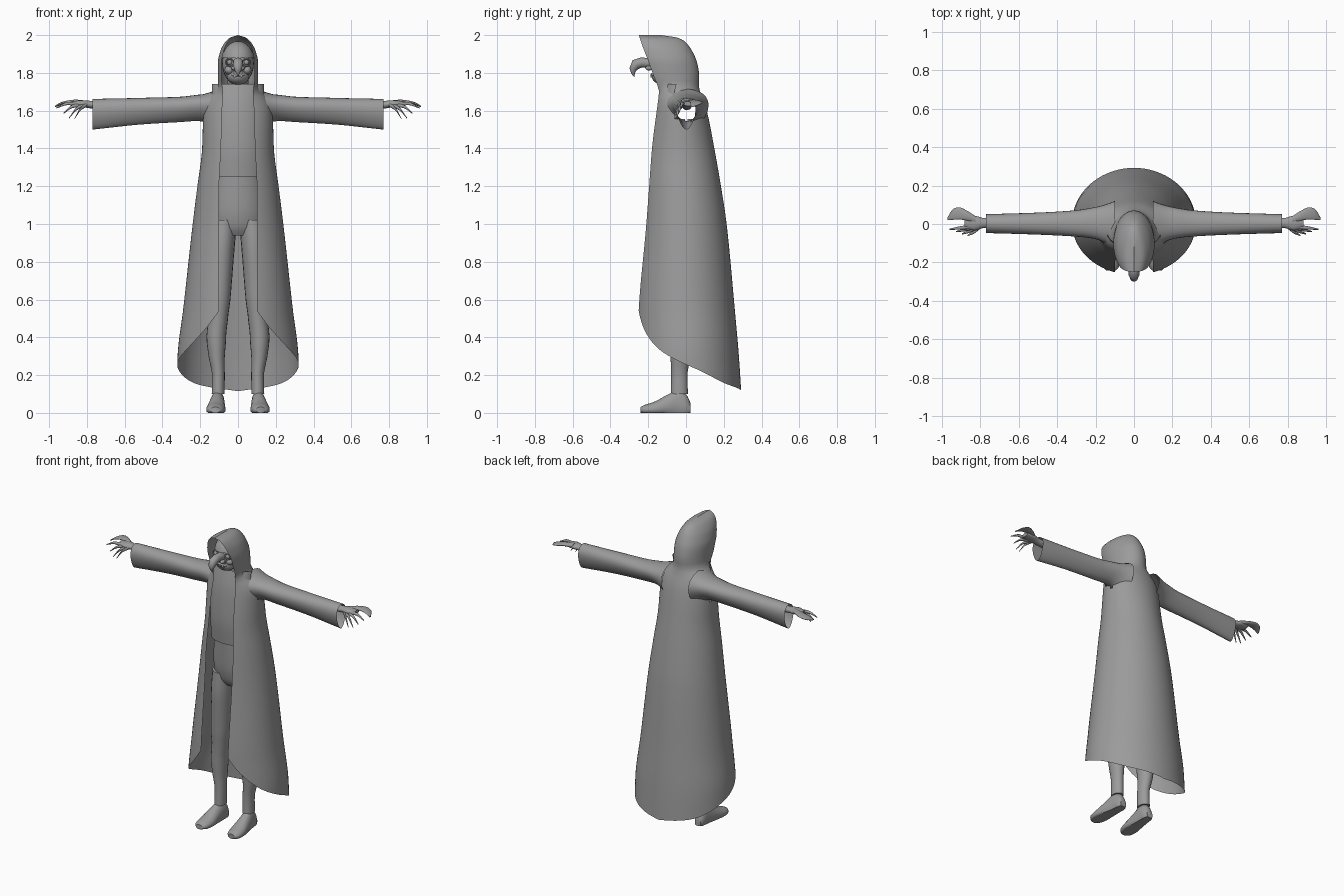
import bpy
import bmesh
import math
from mathutils import Matrix, Vector

if "Cube" in bpy.data.objects:
    bpy.data.objects.remove(bpy.data.objects["Cube"])

grey = bpy.data.materials.new("plain grey")
grey.use_nodes = True
COLOR = (0.33, 0.33, 0.33, 1)
grey.diffuse_color = COLOR
grey.node_tree.nodes["Principled BSDF"].inputs["Base Color"].default_value = COLOR


def finish(name, bm, mirror=False, angle=50):
    """Turn a bmesh into a smooth shaded, optionally mirrored, object."""
    bmesh.ops.recalc_face_normals(bm, faces=bm.faces)
    mesh = bpy.data.meshes.new(name)
    bm.to_mesh(mesh)
    bm.free()
    obj = bpy.data.objects.new(name, mesh)
    bpy.context.collection.objects.link(obj)
    mesh.materials.append(grey)
    if mirror:
        obj.modifiers.new("Mirror", 'MIRROR').use_mirror_merge = False
    bpy.ops.object.select_all(action='DESELECT')
    obj.select_set(True)
    bpy.context.view_layer.objects.active = obj
    bpy.ops.object.shade_smooth_by_angle(angle=math.radians(angle))
    return obj


def sample(table, t):
    """Smooth interpolation, without overshoot, of rows keyed by their first value."""
    rows = sorted(table)
    t = min(max(t, rows[0][0]), rows[-1][0])
    i = max(k for k in range(len(rows) - 1) if rows[k][0] <= t)

    def secant(k, c):
        k = min(max(k, 0), len(rows) - 2)
        return (rows[k + 1][c] - rows[k][c]) / (rows[k + 1][0] - rows[k][0])

    def slope(k, c):
        a, b = secant(k - 1, c), secant(k, c)
        return 2 * a * b / (a + b) if a * b > 0 else 0

    span = rows[i + 1][0] - rows[i][0]
    s = (t - rows[i][0]) / span
    ease = s * s * (3 - 2 * s)
    return [rows[i][c] * (1 - ease) + rows[i + 1][c] * ease
            + span * s * (1 - s) * ((1 - s) * slope(i, c) - s * slope(i + 1, c))
            for c in range(1, len(rows[0]))]


def skin(rows, closed=False, caps=False):
    """Bridge rows of points into a quad surface."""
    bm = bmesh.new()
    grid = [[bm.verts.new(p) for p in row] for row in rows]
    count = len(grid[0])
    for low, high in zip(grid, grid[1:]):
        for j in range(count if closed else count - 1):
            k = (j + 1) % count
            bm.faces.new((low[j], low[k], high[k], high[j]))
    if caps:
        bm.faces.new(grid[0])
        bm.faces.new(grid[-1])
    return bm


def loft(name, axis, table, steps=16, sides=20, caps=True, mirror=True, pinch=0, floor=-1):
    """Oval tube along an axis; rows hold position, two centres, two radii."""
    rows = []
    first, last = min(table)[0], max(table)[0]
    for i in range(steps + 1):
        t = first + (last - first) * i / steps
        c1, c2, r1, r2 = sample(table, t)
        ring = []
        for j in range(sides):
            a = math.tau * j / sides
            p = [c1 + r1 * math.cos(a) * (1 + pinch * math.sin(a)), c2 + r2 * math.sin(a)]
            p.insert(axis, t)
            p[2] = max(p[2], floor)
            ring.append(p)
        rows.append(ring)
    return finish(name, skin(rows, True, caps), mirror)


def ball(name, centre, size, mirror=False, above=None):
    bm = bmesh.new()
    place = Matrix.Translation(centre) @ Matrix.Diagonal((*size, 1))
    bmesh.ops.create_uvsphere(bm, u_segments=24, v_segments=16, radius=1, matrix=place)
    if above is not None:
        bmesh.ops.bisect_plane(bm, geom=bm.verts[:] + bm.edges[:] + bm.faces[:],
                               plane_co=(0, 0, above), plane_no=(0, 0, 1), clear_inner=True)
    return finish(name, bm, mirror)


# Hooded cloak: height, half width, half opening, front edge, back
CLOAK = [
    (2.0, 0, 0, -.25, -.13), (1.985, .045, .036, -.245, -.04),
    (1.96, .07, .057, -.237, 0), (1.92, .092, .074, -.222, .03),
    (1.85, .107, .088, -.195, .06), (1.78, .106, .088, -.17, .07),
    (1.73, .106, .083, -.15, .068), (1.7, .125, .08, -.143, .075),
    (1.66, .165, .08, -.147, .09), (1.6, .183, .085, -.155, .11),
    (1.4, .19, .09, -.18, .15), (1.2, .215, .1, -.195, .185),
    (1, .24, .1, -.21, .215), (.55, .29, .1, -.25, .258),
    (.3, .32, .1, -.26, .28), (.1, .325, .1, -.265, .293)]
HEM = [(0, .115), (.25, .15), (.5, .235), (.6, .27), (.75, .335), (.9, .44), (1, .54)]


def cloak_point(u, z):
    width, gap, front, back = sample(CLOAK, z)
    edge = math.asin(gap / max(width, .001))
    depth = (back - front) / (1 + math.cos(edge))
    a = u * (math.pi - edge)
    return Vector((width * math.sin(a), back - depth + depth * math.cos(a), z))


columns = [i / 32 - 1 for i in range(65)]
rows = [[cloak_point(u, 2 - 1.4 * (i / 48) ** 2) for u in columns] for i in range(49)]
for i in range(1, 11):
    rows.append([cloak_point(u, .6 + (sample(HEM, abs(u))[0] - .6) * i / 10) for u in columns])
bm = skin(rows)
# Open the armholes behind the sleeves
holes = []
for f in bm.faces:
    c = f.calc_center_median()
    if abs(c.x) > .1 and math.hypot(c.y, c.z - 1.6) < .06:
        holes.append(f)
bmesh.ops.delete(bm, geom=holes, context='FACES')
finish("hooded_cloak", bm)

# Sleeves
loft("sleeves", 0, [
    (.1, 0, 1.6, .115, .115), (.14, 0, 1.61, .1, .09), (.2, .005, 1.615, .08, .07),
    (.3, .003, 1.607, .066, .067), (.5, .002, 1.598, .055, .07), (.77, .002, 1.581, .047, .081)],
    steps=24, sides=28, caps=False, pinch=.3)

# Shirt front
SHIRT = [(1.25, -.155), (1.4, -.167), (1.52, -.162), (1.62, -.152), (1.74, -.125)]
rows = []
for i in range(13):
    z = 1.25 + .49 * i / 12
    front = sample(SHIRT, z)[0]
    angles = [math.radians(10 * j - 80) for j in range(17)]
    rows.append([(.14 * math.sin(a), front + .09 * (1 - math.cos(a)), z) for a in angles])
finish("shirt_front", skin(rows))

# Trousers and legs
loft("hips", 2, [(.94, 0, -.03, .1, .06), (.98, 0, -.03, .13, .085),
                 (1.08, 0, -.03, .145, .105), (1.27, 0, -.03, .135, .115)], mirror=False)
loft("legs", 2, [
    (.1, .105, -.035, .034, .045), (.2, .104, -.035, .034, .043), (.3, .113, -.03, .043, .053),
    (.4, .115, -.03, .052, .06), (.5, .105, -.035, .052, .06), (.6, .1, -.04, .06, .065),
    (.8, .088, -.04, .064, .08), (.92, .082, -.035, .068, .09), (1.02, .075, -.03, .07, .09)],
    steps=24)
loft("feet", 1, [
    (-.242, .12, .015, .025, .016), (-.22, .12, .016, .043, .026), (-.17, .117, .018, .051, .04),
    (-.1, .112, .03, .044, .065), (-.04, .107, .04, .037, .08), (0, .105, .03, .034, .07),
    (.025, .105, .02, .022, .03)], floor=0)

# Head
loft("neck", 2, [(1.62, 0, -.06, .06, .055), (1.8, 0, -.07, .055, .055)], mirror=False)
ball("head", (0, -.085, 1.85), (.084, .1, .112))
ball("jaw", (0, -.12, 1.785), (.06, .062, .048))
ball("brow_cap", (0, -.087, 1.85), (.09, .109, .118), above=1.88)
ball("cheeks", (.045, -.145, 1.815), (.026, .03, .024), True)
ball("eyes", (.045, -.172, 1.856), (.014, .012, .014), True)
ball("nostrils", (.022, -.195, 1.825), (.014, .02, .012), True)

# Eyelid rings
rows = []
for i in range(20):
    a = math.tau * i / 20
    ring = []
    for j in range(8):
        b = math.tau * j / 8
        r = .019 + .004 * math.cos(b)
        ring.append((.045 + r * math.cos(a), -.172 + .006 * math.sin(b), 1.856 + r * math.sin(a)))
    rows.append(ring)
finish("eyelids", skin(rows + rows[:1], True), True)

# Mouth with teeth
ball("lips", (0, -.172, 1.79), (.034, .014, .012))
bm = bmesh.new()
for x in (-.018, 0, .018):
    place = Matrix.Translation((x, -.183, 1.785)) @ Matrix.Diagonal((.01, .008, .018, 1))
    bmesh.ops.create_cube(bm, size=1, matrix=place)
finish("teeth", bm)

# Hooked nose
curve = bpy.data.curves.new("hooked_nose", 'CURVE')
curve.dimensions = '3D'
curve.bevel_depth = 1
curve.bevel_resolution = 4
path = [(-.15, 1.85, .03), (-.2, 1.852, .026), (-.235, 1.855, .027), (-.265, 1.845, .028),
        (-.28, 1.82, .02), (-.28, 1.798, .01), (-.274, 1.778, .001)]
spline = curve.splines.new('POLY')
spline.points.add(len(path) - 1)
for point, (y, z, radius) in zip(spline.points, path):
    point.co = (0, y, z, 1)
    point.radius = radius
spline.use_smooth = True
curve.materials.append(grey)
bpy.context.collection.objects.link(bpy.data.objects.new("hooked_nose", curve))

# Hands: wrist and palm, a broad paddle finger and thin claws
loft("palms", 0, [(.7, .005, 1.625, .025, .022), (.78, .005, 1.632, .026, .02),
                  (.83, .005, 1.637, .038, .018), (.88, .01, 1.637, .028, .012)])
loft("paddle_fingers", 0, [
    (.82, .02, 1.642, .018, .014), (.87, .044, 1.648, .026, .01), (.91, .055, 1.644, .032, .008),
    (.94, .05, 1.636, .028, .007), (.968, .028, 1.622, .008, .004)])
CLAWS = [(.96, -.028, 1.615), (.925, -.04, 1.585), (.895, -.052, 1.56), (.865, -.06, 1.558)]
for number, (tip, y, z) in enumerate(CLAWS, 1):
    root = .8 + .012 * (4 - number)
    middle = (root + tip) / 2
    loft(f"claw_{number}", 0, [
        (root, -.014, 1.632, .012, .012), (middle, y * .7, (1.645 + z) / 2 + .008, .009, .009),
        (tip, y, z, .003, .003)], steps=8, sides=10)
